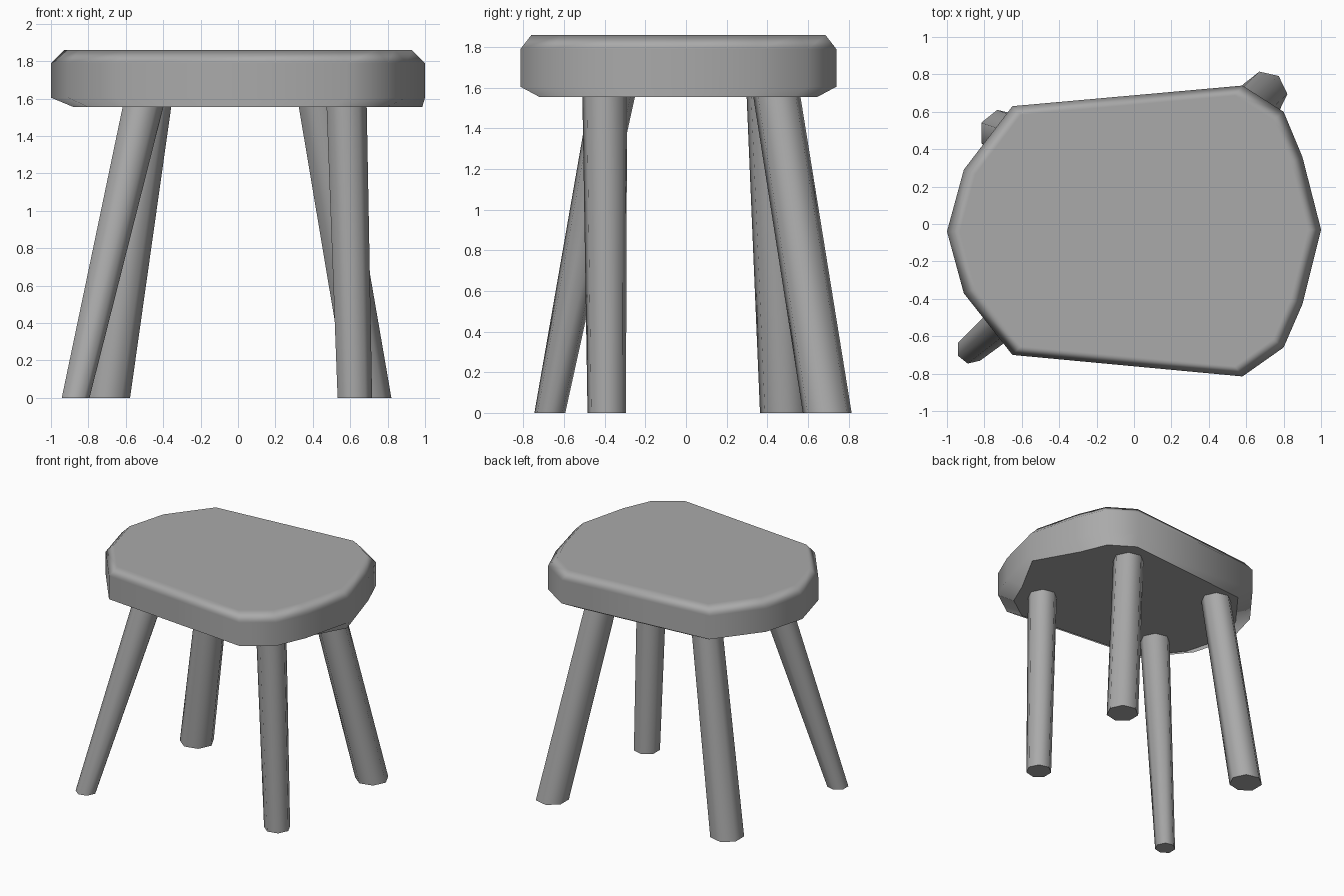
import bpy, bmesh
from math import radians, cos, sin, tau
from mathutils import Vector

cube = bpy.data.objects.get("Cube")
if cube:
    bpy.data.objects.remove(cube, do_unlink=True)

grey = bpy.data.materials.new("plain grey")
grey.use_nodes = True
colour = (0.4, 0.4, 0.4, 1)
grey.diffuse_color = colour
grey.node_tree.nodes["Principled BSDF"].inputs["Base Color"].default_value = colour


def loft(name, rings):
    """Skin a stack of matching rings and cap both ends."""
    bm = bmesh.new()
    loops = [[bm.verts.new(p) for p in ring] for ring in rings]
    for low, high in zip(loops, loops[1:]):
        for i in range(len(low)):
            j = (i + 1) % len(low)
            bm.faces.new((low[i], low[j], high[j], high[i]))
    bm.faces.new(loops[0])
    bm.faces.new(loops[-1])
    bmesh.ops.recalc_face_normals(bm, faces=bm.faces)
    mesh = bpy.data.meshes.new(name)
    bm.to_mesh(mesh)
    bm.free()
    mesh.materials.append(grey)
    obj = bpy.data.objects.new(name, mesh)
    bpy.context.collection.objects.link(obj)
    bpy.ops.object.select_all(action="DESELECT")
    obj.select_set(True)
    bpy.context.view_layer.objects.active = obj
    bpy.ops.object.shade_smooth_by_angle(angle=radians(60))
    return mesh


# Seat: uneven rounded slab with chamfered rims
outline = [(1, -0.03), (0.9, 0.36), (0.8, 0.6), (0.58, 0.74),
           (-0.65, 0.63), (-0.91, 0.29), (-1, -0.04), (-0.91, -0.37),
           (-0.65, -0.7), (0.58, -0.815), (0.8, -0.66), (0.9, -0.43)]
outline = [Vector((x, y, 0)) for x, y in outline]
centre = Vector((0, -0.037, 0))
up = Vector((0, 0, 1))


def seat_ring(scale, z):
    return [centre + (p - centre) * scale + up * z for p in outline]


rings = [seat_ring(0.88, 1.555), seat_ring(1, 1.605), seat_ring(1, 1.79), seat_ring(0.93, 1.86)]
rings[0][0].x = 0.985  # the left tip has no lower chamfer
seat = loft("seat", rings)

# Seat shading: soft wall rolling into a flat top, crisp flat underside
count = len(outline)
outward = []
for i, p in enumerate(outline):
    before = (p - outline[i - 1]).normalized()
    after = (outline[(i + 1) % count] - p).normalized()
    outward.append((before + after).cross(up).normalized())
normals = [None] * len(seat.loops)
for face in seat.polygons:
    face.use_smooth = True
    for k in face.loop_indices:
        ring, i = divmod(seat.loops[k].vertex_index, count)
        if face.normal.z < -0.99:
            normals[k] = -up
        else:
            normals[k] = up if ring == 3 else outward[i]
seat.normals_split_custom_set(normals)


# Legs: splayed, tapered, seven-sided, cut level at the floor
def leg(name, foot, foot_r, top, top_r):
    rings = []
    for (x, y), r, z in ((foot, foot_r, 0), (top, top_r, 1.57)):
        rings.append([(x + r * cos(tau * i / 7), y + r * sin(tau * i / 7), z) for i in range(7)])
    loft(name, rings)


leg("front_right_leg", (-0.872, -0.67), 0.078, (-0.51, -0.36), 0.115)
leg("front_left_leg", (0.62, -0.39), 0.097, (0.575, -0.4), 0.113)
leg("back_right_leg", (-0.703, 0.487), 0.126, (-0.47, 0.41), 0.115)
leg("back_left_leg", (0.697, 0.695), 0.123, (0.43, 0.445), 0.119)
